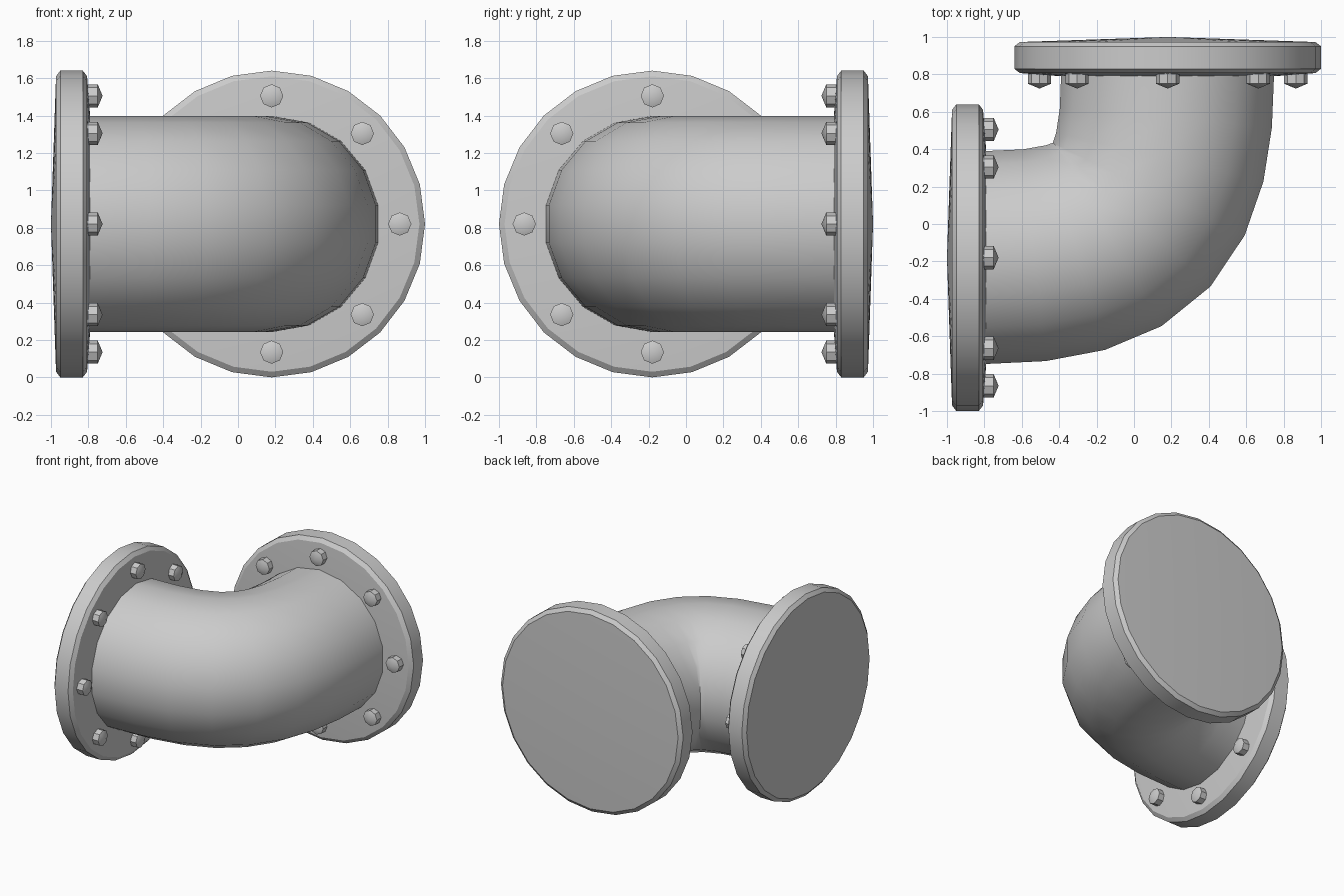
import bpy, bmesh
from math import sin, cos, pi, radians
from mathutils import Vector

if "Cube" in bpy.data.objects:
    bpy.data.objects.remove(bpy.data.objects["Cube"])

OFF, CZ = 0.18, 0.82          # flange axis offset and height


def place_left(a, b, h):      # axis along x, outer face at x = -1
    return Vector((-1 + h, -OFF + a, CZ + b))


def place_back(a, b, h):      # mirrored copy, outer face at y = 1
    return Vector((OFF - a, 1 - h, CZ + b))


def finish(name, bm):
    bmesh.ops.remove_doubles(bm, verts=bm.verts, dist=1e-5)
    bmesh.ops.recalc_face_normals(bm, faces=bm.faces)
    me = bpy.data.meshes.new(name)
    bm.to_mesh(me)
    bm.free()
    me.shade_smooth()
    me.set_sharp_from_angle(angle=radians(29))
    ob = bpy.data.objects.new(name, me)
    bpy.context.collection.objects.link(ob)
    return ob


def skin(bm, rings):
    n = len(rings[0])
    for r0, r1 in zip(rings, rings[1:]):
        for i in range(n):
            j = (i + 1) % n
            bm.faces.new((r0[i], r0[j], r1[j], r1[i]))


def lathe(name, profile, n, place, ca=0.0, cb=0.0):
    # profile of (radius, depth); pole points collapse when doubles merge
    bm = bmesh.new()
    rings = [[bm.verts.new(place(ca + r * sin(2 * pi * i / n),
                                 cb + r * cos(2 * pi * i / n), h))
              for i in range(n)] for r, h in profile]
    skin(bm, rings)
    return finish(name, bm)


# flanges with slightly domed faces, plus eight bolts each
FLANGE = [(0, 0), (0.79, 0.027), (0.82, 0.05), (0.82, 0.17),
          (0.79, 0.193), (0.57, 0.21), (0, 0.225)]
BOLT = [(0, 0.18), (0.062, 0.18), (0.062, 0.25), (0, 0.276)]
for side, place in (("left", place_left), ("back", place_back)):
    lathe(side + "_flange", FLANGE, 24, place)
    for k in range(8):
        t = k * pi / 4
        lathe(f"{side}_bolt_{k + 1}", BOLT, 8, place,
              0.685 * sin(t), 0.685 * cos(t))

# elbow pipe: 18-sided section swept along a curve in the horizontal plane
P = [Vector(p) for p in ((-0.81, -OFF), (-0.05, -OFF), (OFF, 0.05), (OFF, 0.81))]
R, SIDES, STEPS = 0.578, 18, 8
bm = bmesh.new()
rings = []
for s in range(STEPS + 1):
    u = s / STEPS
    t = u + 0.08 * u * (1 - u)
    v = 1 - t
    c = P[0] * v**3 + P[1] * 3 * v * v * t + P[2] * 3 * v * t * t + P[3] * t**3
    d = ((P[1] - P[0]) * v * v + (P[2] - P[1]) * 2 * v * t
         + (P[3] - P[2]) * t * t).normalized()
    side = Vector((d.y, -d.x))
    ring = []
    for i in range(SIDES):
        a = 2 * pi * i / SIDES
        q = c + side * (R * sin(a))
        ring.append(bm.verts.new((q.x, q.y, CZ + R * cos(a))))
    rings.append(ring)
skin(bm, rings)
pipe = finish("elbow_pipe", bm)
pipe.data.set_sharp_from_angle(angle=radians(60))
